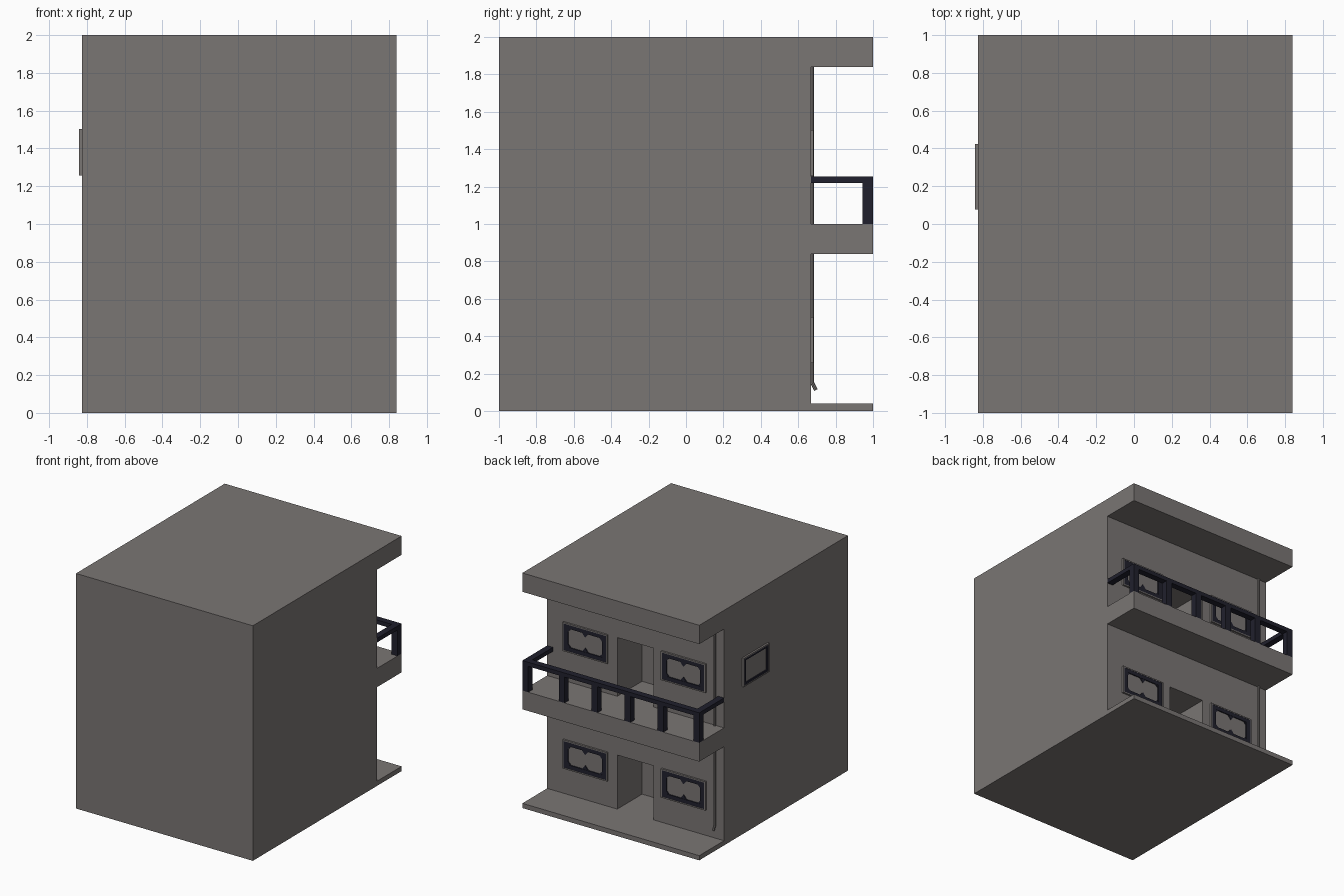
import bpy, bmesh, math
from mathutils import Vector, Matrix

if "Cube" in bpy.data.objects:
    bpy.data.objects.remove(bpy.data.objects["Cube"])


def material(name, col):
    m = bpy.data.materials.new(name)
    m.diffuse_color = (*col, 1)
    m.use_nodes = True
    m.node_tree.nodes["Principled BSDF"].inputs["Base Color"].default_value = m.diffuse_color
    return m


STONE = material("warm_grey", (0.195, 0.18, 0.174))
DARK = material("dark_navy", (0.0145, 0.0145, 0.026))


def finish(bm, name, mat):
    bmesh.ops.recalc_face_normals(bm, faces=bm.faces)
    me = bpy.data.meshes.new(name)
    bm.to_mesh(me)
    bm.free()
    me.materials.append(mat)
    ob = bpy.data.objects.new(name, me)
    bpy.context.collection.objects.link(ob)
    return ob


def add_box(bm, x0, x1, y0, y1, z0, z1):
    mat = Matrix.Translation(((x0 + x1) / 2, (y0 + y1) / 2, (z0 + z1) / 2))
    mat = mat @ Matrix.Diagonal((x1 - x0, y1 - y0, z1 - z0, 1))
    bmesh.ops.create_cube(bm, size=1, matrix=mat)


def prism(bm, pts, depth):
    """Extrude a closed outline in the first-two-axes plane by a vector."""
    f = bm.faces.new([bm.verts.new(p) for p in pts])
    r = bmesh.ops.extrude_face_region(bm, geom=[f])
    vs = [v for v in r["geom"] if isinstance(v, bmesh.types.BMVert)]
    bmesh.ops.translate(bm, verts=vs, vec=depth)


XL, XR, WALL = -0.825, 0.84, 0.667

# house body: side profile with roof, balcony and base slabs
bm = bmesh.new()
prof = [(-1, 0), (1, 0), (1, 0.04), (WALL, 0.04), (WALL, 0.84), (1, 0.84),
        (1, 1), (WALL, 1), (WALL, 1.84), (1, 1.84), (1, 2), (-1, 2)]
prism(bm, [(XL, y, z) for y, z in prof], (XR - XL, 0, 0))
body = finish(bm, "house_body", STONE)

# doorway recesses
for z0, z1 in ((0.04, 0.5), (1.0, 1.5)):
    bm = bmesh.new()
    add_box(bm, -0.16, 0.18, 0.333, 0.8, z0, z1)
    cutter = finish(bm, "doorway_cutter", STONE)
    cutter.hide_render = True
    mod = body.modifiers.new("doorway", 'BOOLEAN')
    mod.operation = 'DIFFERENCE'
    mod.solver = 'EXACT'
    mod.object = cutter
    bpy.context.view_layer.objects.active = body
    bpy.ops.object.modifier_apply(modifier=mod.name)
    bpy.data.objects.remove(cutter)

# balcony railing: posts, front rail and side rails
bm = bmesh.new()
T = 0.055
for x in (XL + T / 2, -0.46, -0.15, 0.16, 0.47, XR - T / 2):
    add_box(bm, x - T / 2, x + T / 2, 1 - T, 1, 1.0, 1.22)
add_box(bm, XL, XR, 1 - T, 1, 1.22, 1.255)
for x in (XL, XR - T):
    add_box(bm, x, x + T, WALL, 1 - T, 1.22, 1.255)
finish(bm, "balcony_railing", DARK)


def frame(bm, w, h, t, d0, d1, tx=None):
    """Rectangular frame in local xz, thickness along local y."""
    tx = tx or t
    for s in (-1, 1):
        a, b = sorted((s * w / 2, s * (w / 2 - tx)))
        add_box(bm, a, b, d0, d1, -h / 2, h / 2)
        a, b = sorted((s * h / 2, s * (h / 2 - t)))
        add_box(bm, -w / 2 + tx, w / 2 - tx, d0, d1, a, b)


def window(name, place, w, h, t, notched):
    # outer rim
    bm = bmesh.new()
    frame(bm, w, h, 0.01, 0, 0.016)
    rim = finish(bm, name + "_rim", STONE)
    # dark sash with pointed centre ornaments
    bm = bmesh.new()
    frame(bm, w - 0.02, h - 0.02, t, 0, 0.014, t * 1.25)
    if notched:
        b = h / 2 - 0.01 - t
        for s in (-1, 1):
            prism(bm, [(-0.03, 0, s * b), (0.03, 0, s * b), (0, 0, s * (b - 0.035))],
                  (0, 0.012, 0))
            for k in (-1, 1):
                e = k * (w / 2 - 0.01 - t * 1.25)
                prism(bm, [(e, 0, s * b), (e - k * 0.025, 0, s * b),
                           (e, 0, s * (b - 0.025))], (0, 0.012, 0))
    sash = finish(bm, name + "_sash", DARK)
    # pane
    bm = bmesh.new()
    add_box(bm, -w / 2 + 0.01, w / 2 - 0.01, 0, 0.005, -h / 2 + 0.01, h / 2 - 0.01)
    pane = finish(bm, name + "_pane", STONE)
    for o in (rim, sash, pane):
        o.data.transform(place)


# balcony side windows, both storeys
for floor, z in (("lower", 0.38), ("upper", 1.38)):
    for side, x in (("left", -0.45), ("right", 0.475)):
        window(f"{floor}_{side}_window", Matrix.Translation((x, WALL, z)),
               0.42, 0.245, 0.033, True)

# single window in the left wall
window("side_window", Matrix.Translation((XL, 0.25, 1.38)) @ Matrix.Rotation(math.pi / 2, 4, 'Z'),
       0.345, 0.245, 0.018, False)


# drainpipe, with an outward spout at the foot
def pipe(name, pts):
    cu = bpy.data.curves.new(name, 'CURVE')
    cu.dimensions = '3D'
    cu.bevel_depth = 0.0105
    cu.bevel_resolution = 2
    cu.use_fill_caps = True
    sp = cu.splines.new('POLY')
    sp.points.add(len(pts) - 1)
    for p, (y, z) in zip(sp.points, pts):
        p.co = (-0.742, y, z, 1)
    cu.materials.append(STONE)
    ob = bpy.data.objects.new(name, cu)
    bpy.context.collection.objects.link(ob)
    bpy.ops.object.select_all(action='DESELECT')
    ob.select_set(True)
    bpy.context.view_layer.objects.active = ob
    bpy.ops.object.convert(target='MESH')
    bpy.ops.object.shade_smooth_by_angle()


pipe("upper_drainpipe", [(0.675, 1.84), (0.675, 1.0)])
pipe("lower_drainpipe", [(0.675, 0.84), (0.675, 0.15), (0.695, 0.112)])
